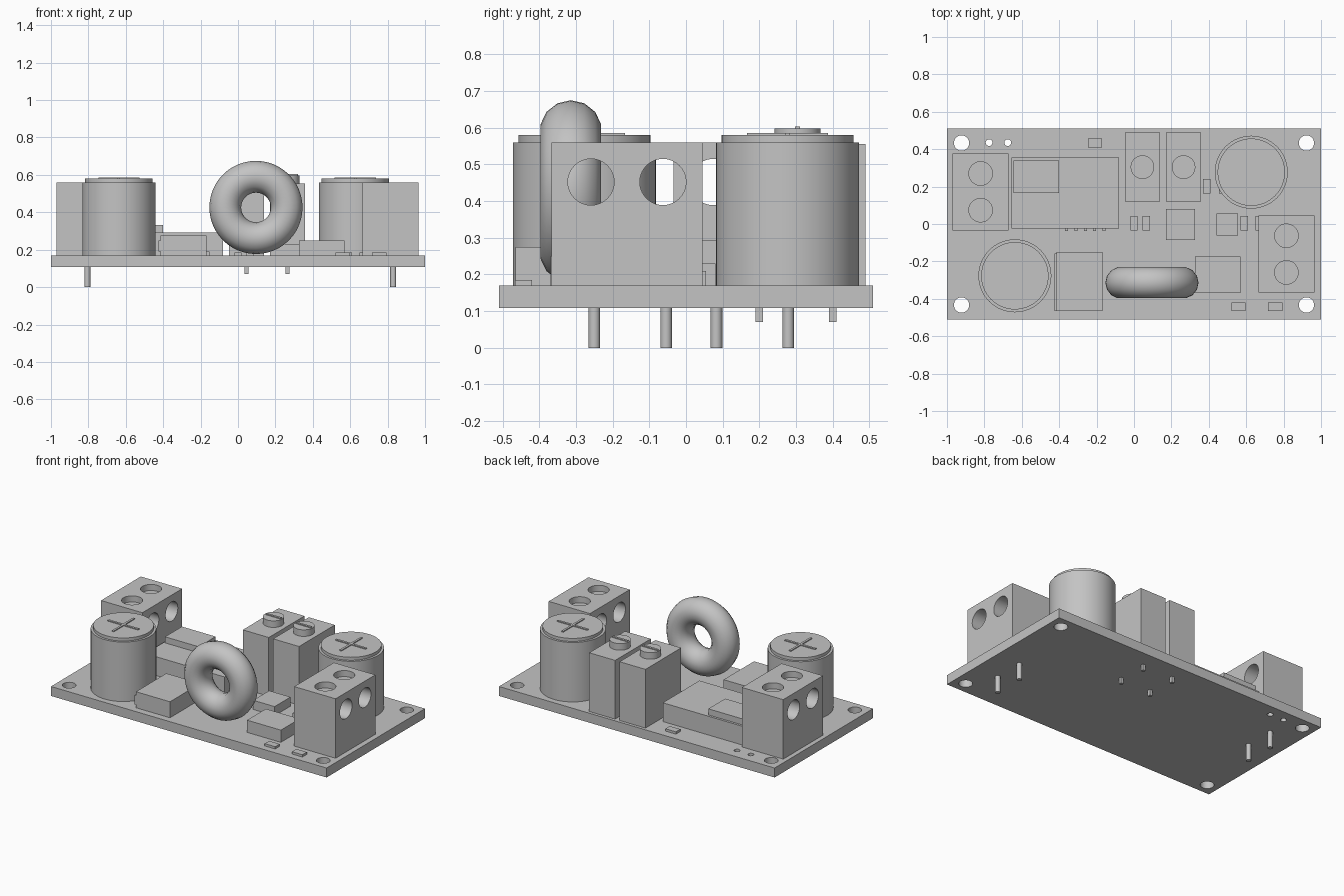
import bpy, math
from mathutils import Matrix

if "Cube" in bpy.data.objects:
    bpy.data.objects.remove(bpy.data.objects["Cube"])

GREY = (0.55, 0.55, 0.55, 1)
mat = bpy.data.materials.new("plain grey")
mat.use_nodes = True
mat.diffuse_color = GREY
mat.node_tree.nodes["Principled BSDF"].inputs["Base Color"].default_value = GREY

TOP = 0.17   # upper face of the board
BOTTOM = 0.108


def finish(name, smooth=False):
    ob = bpy.context.object
    ob.name = name
    ob.data.materials.append(mat)
    if smooth:
        bpy.ops.object.shade_smooth_by_angle(angle=math.radians(35))
    return ob


def box(name, x0, x1, y0, y1, z1, z0=TOP):
    bpy.ops.mesh.primitive_cube_add(size=1)
    ob = finish(name)
    ob.data.transform(Matrix.Translation(((x0 + x1) / 2, (y0 + y1) / 2, (z0 + z1) / 2))
                      @ Matrix.Diagonal((x1 - x0, y1 - y0, z1 - z0, 1)))
    return ob


def cylinder(name, x, y, r, z0, z1, sides=48):
    bpy.ops.mesh.primitive_cylinder_add(vertices=sides, radius=r, depth=z1 - z0,
                                        location=(x, y, (z0 + z1) / 2))
    return finish(name, True)


def cut(target, cutters):
    for c in cutters:
        c.hide_render = True
        c.name = "cutter"
        m = target.modifiers.new("hole", 'BOOLEAN')
        m.operation = 'DIFFERENCE'
        m.solver = 'EXACT'
        m.object = c
    bpy.ops.object.select_all(action='DESELECT')
    bpy.context.view_layer.objects.active = target
    target.select_set(True)
    for m in list(target.modifiers):
        bpy.ops.object.modifier_apply(modifier=m.name)
    for c in cutters:
        bpy.data.objects.remove(c)
    bpy.ops.object.shade_smooth_by_angle(angle=math.radians(35))


# Circuit board with corner mounting holes and two wire holes
board = box("board", -1, 1, -0.51, 0.51, TOP, BOTTOM)
holes = [cylinder("hole", sx * 0.922, sy * 0.433, 0.041, 0, 0.3, 32)
         for sx in (-1, 1) for sy in (-1, 1)]
holes += [cylinder("hole", x, 0.435, 0.018, 0, 0.3, 24) for x in (-0.775, -0.675)]
cut(board, holes)

# Screw terminals: shallow screw wells on top, wire holes right through
for side, x, y, pin_x in (("left", 0.815, -0.161, 0.83), ("right", -0.82, 0.172, -0.805)):
    block = box(side + "_terminal", x - 0.15, x + 0.15, y - 0.206, y + 0.206, 0.56)
    cutters = []
    for dy in (-0.098, 0.098):
        cutters.append(cylinder("well", x, y + dy, 0.063, 0.52, 0.62, 40))
        bore = cylinder("bore", x, y + dy, 0.063, -0.3, 0.3, 40)
        bore.rotation_euler.y = math.pi / 2
        bore.location.z = 0.452
        cutters.append(bore)
        cylinder(side + "_terminal_pin", pin_x, y + 0.009 + dy, 0.016, 0, BOTTOM + 0.01, 12)
    cut(block, cutters)

# Capacitors with a stepped top and a raised cross
for side, x, y in (("left", 0.627, 0.277), ("right", -0.637, -0.277)):
    cylinder(side + "_capacitor", x, y, 0.195, TOP, 0.56, 64)
    cylinder(side + "_capacitor_cap", x, y, 0.18, 0.56, 0.58, 64)
    box(side + "_capacitor_cross_x", x - 0.11, x + 0.11, y - 0.007, y + 0.007, 0.586, 0.57)
    box(side + "_capacitor_cross_y", x - 0.007, x + 0.007, y - 0.11, y + 0.11, 0.586, 0.57)

# Adjusters with knob, raised bar and pins below
for x, px in ((0.045, 0.045), (0.265, 0.265)):
    box("adjuster", x - 0.094, x + 0.094, 0.12, 0.49, 0.555)
    cylinder("adjuster_knob", x, 0.304, 0.063, 0.555, 0.598, 40)
    box("adjuster_bar", x - 0.055, x + 0.055, 0.297, 0.311, 0.604, 0.59)
    for y in (0.2, 0.4):
        box("adjuster_pin", px - 0.01, px + 0.01, y - 0.01, y + 0.01, BOTTOM + 0.01, 0.07)

# Upright coil ring
bpy.ops.mesh.primitive_torus_add(major_segments=48, minor_segments=14, major_radius=0.164,
                                 minor_radius=0.085, location=(0.096, -0.314, 0.426),
                                 rotation=(math.pi / 2, 0, 0))
finish("coil_ring")
bpy.ops.object.shade_smooth()

# Flat chips and power modules
box("regulator", -0.655, -0.08, -0.025, 0.355, 0.293)
box("regulator_plate", -0.645, -0.4, 0.165, 0.34, 0.333, 0.29)
for i in range(5):
    px = -0.36 + 0.05 * i
    box("regulator_lead", px - 0.008, px + 0.008, -0.038, -0.02, 0.19)
box("power_block", -0.415, -0.168, -0.465, -0.15, 0.275)
box("power_block_tab", -0.425, -0.41, -0.465, -0.158, 0.25, 0.19)
box("front_chip", 0.325, 0.57, -0.37, -0.175, 0.25)
box("centre_chip", 0.17, 0.325, -0.085, 0.08, 0.23)
box("small_chip", 0.44, 0.555, -0.062, 0.055, 0.21)

# Tiny surface parts: along x, then along y
for x, y in ((0.558, -0.443), (0.755, -0.443), (-0.208, 0.433)):
    box("resistor", x - 0.038, x + 0.038, y - 0.023, y + 0.023, 0.185)
for x, y in ((0, 0.004), (0.066, 0.004), (0.59, 0.004), (0.67, 0.004),
             (0.39, 0.202), (0.475, 0.202)):
    box("resistor", x - 0.02, x + 0.02, y - 0.038, y + 0.038, 0.185)
